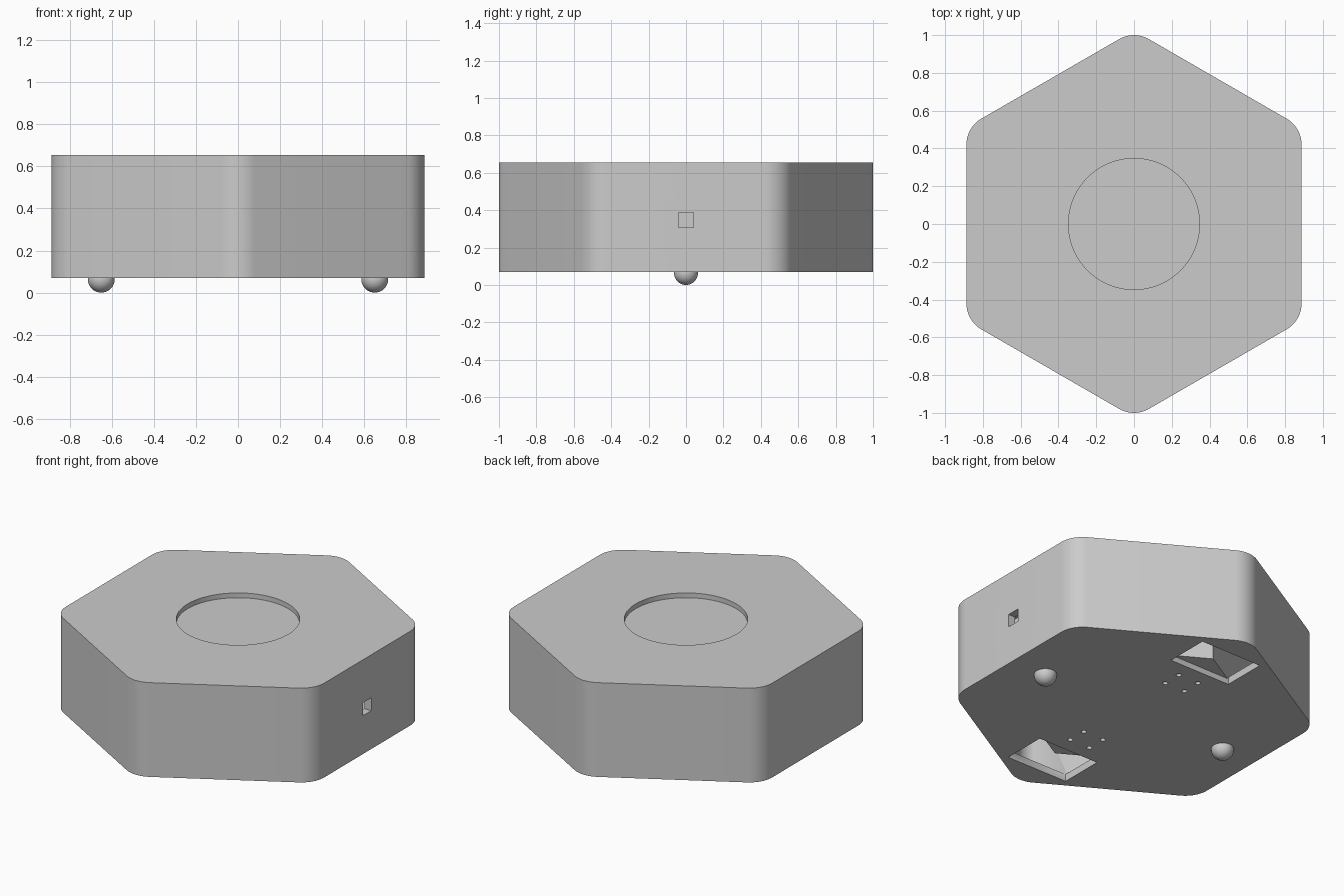
import bpy, bmesh, math
from mathutils import Vector, Matrix

cube = bpy.data.objects.get("Cube")
if cube:
    bpy.data.objects.remove(cube, do_unlink=True)

BOTTOM, TOP = 0.07, 0.655
PLATE = 0.045

grey = bpy.data.materials.new("light_grey")
grey.use_nodes = True
COLOUR = (0.6, 0.6, 0.6, 1)
grey.diffuse_color = COLOUR
grey.node_tree.nodes["Principled BSDF"].inputs["Base Color"].default_value = COLOUR


def make(name, bm):
    bmesh.ops.recalc_face_normals(bm, faces=bm.faces)
    mesh = bpy.data.meshes.new(name)
    bm.to_mesh(mesh)
    bm.free()
    mesh.materials.append(grey)
    obj = bpy.data.objects.new(name, mesh)
    bpy.context.collection.objects.link(obj)
    return obj


def hex_prism(name, apothem, z0, z1, radius=0.0, steps=10):
    """Hexagonal prism with corners on the y axis, optionally rounded."""
    bm = bmesh.new()
    ring = []
    centre_dist = (apothem - radius) / math.cos(math.pi / 6)
    for i in range(6):
        mid = math.radians(30 + 60 * i)
        centre = Vector((math.cos(mid), math.sin(mid), 0)) * centre_dist
        count = steps if radius else 0
        for k in range(count + 1):
            a = mid + (math.radians(60 * k / count - 30) if count else 0)
            ring.append(centre + Vector((math.cos(a), math.sin(a), 0)) * radius)
    face = bm.faces.new([bm.verts.new(p + Vector((0, 0, z0))) for p in ring])
    out = bmesh.ops.extrude_face_region(bm, geom=[face])
    verts = [g for g in out["geom"] if isinstance(g, bmesh.types.BMVert)]
    bmesh.ops.translate(bm, vec=(0, 0, z1 - z0), verts=verts)
    return make(name, bm)


def box(name, centre, size):
    bm = bmesh.new()
    bmesh.ops.create_cube(bm, size=1, matrix=Matrix.Translation(centre) @ Matrix.Diagonal((*size, 1)))
    return make(name, bm)


def cylinder(name, centre, radius, depth, segments):
    bm = bmesh.new()
    bmesh.ops.create_cone(bm, cap_ends=True, segments=segments, radius1=radius,
                          radius2=radius, depth=depth, matrix=Matrix.Translation(centre))
    return make(name, bm)


def cut(target, cutter):
    """Subtract a cutter from the target, then discard the cutter."""
    mod = target.modifiers.new("cut", "BOOLEAN")
    mod.operation = "DIFFERENCE"
    mod.solver = "EXACT"
    mod.object = cutter
    graph = bpy.context.evaluated_depsgraph_get()
    mesh = bpy.data.meshes.new_from_object(target.evaluated_get(graph))
    target.modifiers.clear()
    target.data = mesh
    bpy.data.objects.remove(cutter, do_unlink=True)


def smooth(obj):
    bpy.ops.object.select_all(action="DESELECT")
    obj.select_set(True)
    bpy.context.view_layer.objects.active = obj
    bpy.ops.object.shade_smooth_by_angle(angle=math.radians(30))


# Hollow rounded shell
shell = hex_prism("shell", 0.887, BOTTOM, TOP, 0.157)
cut(shell, hex_prism("cavity_cutter", 0.84, BOTTOM + PLATE, 0.59, 0.11))

# Round dish in the top
cut(shell, cylinder("dish_cutter", (0, 0, TOP), 0.347, 0.06, 96))

# Small square port in the +x side
cut(shell, box("port_cutter", (0.87, 0, 0.348), (0.16, 0.08, 0.08)))

# Underside hatches and sensor pin holes
for side in (1, -1):
    cut(shell, box("hatch_cutter", (0, side * 0.712, BOTTOM), (0.42, 0.275, 0.14)))
    for x in (-0.07, 0.07):
        for y in (0.357, 0.475):
            cut(shell, cylinder("pin_cutter", (x, side * y, BOTTOM), 0.015, 0.06, 16))
smooth(shell)

# Inner core wall seen through the hatches
hex_prism("inner_core", 0.6, BOTTOM + PLATE - 0.01, 0.6)

# Ball feet
for name, x in (("left_foot", 0.65), ("right_foot", -0.65)):
    bm = bmesh.new()
    bmesh.ops.create_uvsphere(bm, u_segments=32, v_segments=20, radius=0.064,
                              matrix=Matrix.Translation((x, 0, 0.064)))
    smooth(make(name, bm))
